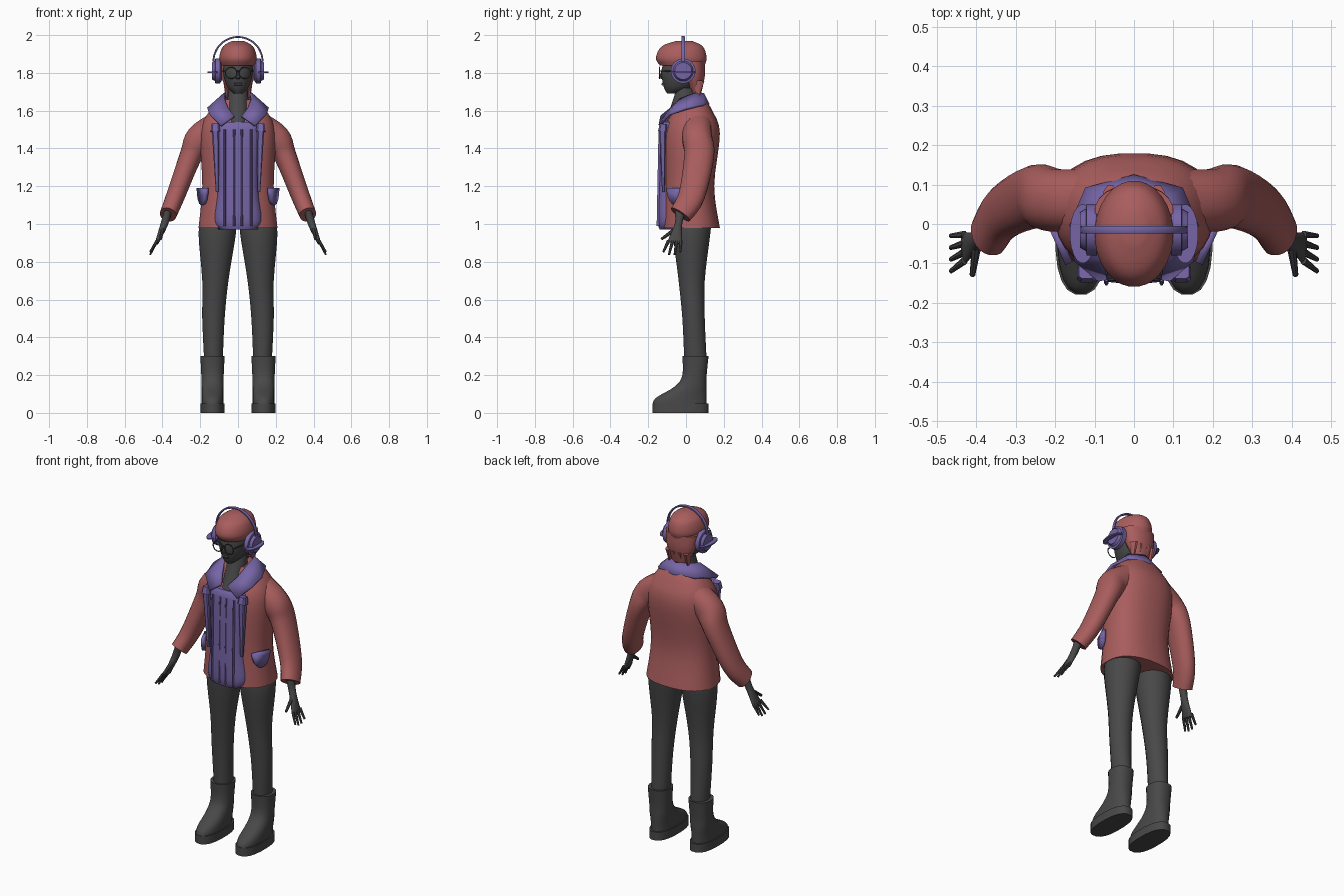
import bpy, bmesh, math
from mathutils import Vector

cube = bpy.data.objects.get("Cube")
if cube:
    bpy.data.objects.remove(cube, do_unlink=True)


def material(name, *color):
    mat = bpy.data.materials.new(name)
    mat.use_nodes = True
    mat.diffuse_color = (*color, 1)
    shader = mat.node_tree.nodes["Principled BSDF"]
    shader.inputs["Base Color"].default_value = (*color, 1)
    return mat


RED = material("brick_red", .4, .11, .11)
GREY = material("charcoal_grey", .065, .065, .065)
PURPLE = material("muted_purple", .18, .13, .38)


def finish(name, bm, mat, thickness=0):
    bmesh.ops.recalc_face_normals(bm, faces=bm.faces)
    mesh = bpy.data.meshes.new(name)
    bm.to_mesh(mesh)
    bm.free()
    mesh.materials.append(mat)
    mesh.shade_smooth()
    mesh.set_sharp_from_angle(angle=math.radians(40))
    part = bpy.data.objects.new(name, mesh)
    bpy.context.collection.objects.link(part)
    if thickness:
        solid = part.modifiers.new("Thickness", "SOLIDIFY")
        solid.thickness = thickness
        solid.offset = 0


def spline(rings, steps):
    """Smooth the rings by a curve that passes through each of them."""
    result = []
    last = len(rings) - 1
    for i in range(last):
        before, start = rings[max(i - 1, 0)], rings[i]
        end, after = rings[i + 1], rings[min(i + 2, last)]
        for step in range(steps):
            t = step / steps
            result.append([b + t * ((c - a) / 2 + t * (a - 2.5 * b + 2 * c - d / 2
                                    + t * (1.5 * (b - c) + (d - a) / 2)))
                           for a, b, c, d in zip(before, start, end, after)])
    return result + [rings[last]]


def loft(name, mat, rings, sides=20, power=2, tilt=True, side=1, steps=4):
    """Rings are (x, y, z, radius, radius); tilt turns them along the path."""
    rings = spline(rings, steps)
    centres = [Vector((x * side, y, z)) for x, y, z, *radii in rings]
    bm = bmesh.new()
    loops = []
    for i, (*position, ru, rv) in enumerate(rings):
        u, v = Vector((1, 0, 0)), Vector((0, 1, 0))
        if tilt:
            along = centres[min(i + 1, len(rings) - 1)] - centres[max(i - 1, 0)]
            u = v.cross(along).normalized()
            v = along.normalized().cross(u)
        loop = []
        for k in range(sides):
            angle = math.tau * (k + .5) / sides
            c, s = math.cos(angle), math.sin(angle)
            cu = math.copysign(abs(c) ** (2 / power), c)
            sv = math.copysign(abs(s) ** (2 / power), s)
            loop.append(bm.verts.new(centres[i] + u * cu * ru + v * sv * rv))
        loops.append(loop)
    for lower, upper in zip(loops, loops[1:]):
        for k in range(sides):
            bm.faces.new((lower[k - 1], lower[k], upper[k], upper[k - 1]))
    bm.faces.new(loops[0])
    bm.faces.new(loops[-1])
    finish(name, bm, mat)


def stack(name, mat, levels, x=0, **options):
    """Upright form; each level is (height, half width, front, back)."""
    rings = [(x, (front + back) / 2, z, half, (back - front) / 2)
             for z, half, front, back in levels]
    loft(name, mat, rings, tilt=False, **options)


def bar(name, mat, start, end, ru, rv, taper=1, **options):
    loft(name, mat, [(*start, ru, rv), (*end, ru * taper, rv * taper)],
         sides=8, steps=1, **options)


def ring_path(x, y, z, radius, turn, ru, rv, count=24):
    """Rings along an arc in the front plane."""
    angles = [turn * k / count for k in range(count + 1)]
    return [(x + radius * math.cos(a), y, z + radius * math.sin(a), ru, rv) for a in angles]


# Torso: jacket, shirt and neck
stack("jacket", RED, [(.98, .21, -.13, .18), (1.2, .19, -.12, .15), (1.48, .2, -.12, .18),
                      (1.6, .15, -.07, .14), (1.66, .08, -.05, .1)], sides=28, power=2.4)
stack("shirt", PURPLE, [(.97, .1, -.14, .03), (1.02, .13, -.15, .03), (1.2, .11, -.15, .03),
                        (1.5, .12, -.14, .03), (1.54, .1, -.11, .03)], sides=28, power=3)
stack("neck", GREY, [(1.5, .05, -.14, .03), (1.6, .06, -.09, .05), (1.72, .05, -.05, .05)])

# Wide collar: a strip between its inner and outer edges
inner = [(0, .09, 1.69), (.07, .05, 1.69), (.07, -.03, 1.66), (.05, -.08, 1.61),
         (.02, -.13, 1.57)]
outer = [(0, .12, 1.63), (.12, .09, 1.63), (.16, 0, 1.61), (.15, -.09, 1.58),
         (.09, -.14, 1.52)]
bm = bmesh.new()
for side in (1, -1):
    rows = [[bm.verts.new((x * side, y, z)) for x, y, z in edge] for edge in (inner, outer)]
    for k in range(len(inner) - 1):
        bm.faces.new((rows[0][k], rows[0][k + 1], rows[1][k + 1], rows[1][k]))
bmesh.ops.remove_doubles(bm, verts=bm.verts, dist=.001)
finish("collar", bm, PURPLE, thickness=.014)

# Head and face
stack("head", GREY, [(1.69, .02, -.1, -.04), (1.73, .06, -.12, .04), (1.82, .08, -.13, .07),
                     (1.93, .05, -.09, .06)])
bar("nose", GREY, (0, -.12, 1.82), (0, -.135, 1.77), .006, .006, taper=2)
bar("lips", GREY, (-.02, -.12, 1.74), (.02, -.12, 1.74), .008, .01)

# Hair: rounded cap with a fringe, a back mass and hanging locks
stack("hair_cap", RED, [(1.84, .09, -.14, .1), (1.88, .1, -.16, .11), (1.94, .08, -.13, .09),
                        (1.97, .03, -.05, .03)], sides=28)
stack("hair_back", RED, [(1.69, .05, .03, .08), (1.78, .09, -.01, .1), (1.86, .1, -.03, .1)])
for number, x in enumerate((-.06, -.02, .02, .06)):
    bar("hair_lock_%d" % number, RED, (x, .07, 1.76), (x, .06, 1.67), .02, .03, taper=.3)

# Headphone band and glasses bridge
loft("headphone_band", PURPLE, ring_path(0, -.015, 1.86, .13, math.pi, .005, .01),
     sides=8, power=4, steps=1)
bar("glasses_bridge", GREY, (-.01, -.14, 1.81), (.01, -.14, 1.81), .003, .003)

for side, word in ((1, "left_"), (-1, "right_")):
    # Boot, sole and trouser leg
    stack(word + "sole", GREY, [(0, .065, -.18, .12), (.05, .065, -.18, .12)],
          x=.135, side=side, power=2.5, steps=1)
    stack(word + "boot", GREY, [(.04, .06, -.18, .11), (.08, .06, -.16, .11),
                                (.14, .06, -.06, .11), (.2, .06, -.02, .11),
                                (.3, .065, -.02, .12)], x=.135, side=side, power=2.3)
    loft(word + "leg", GREY, [(.13, .05, .28, .05, .06), (.13, .04, .5, .06, .06),
                              (.12, .03, .7, .07, .07), (.11, .03, .95, .1, .1),
                              (.1, .04, 1.05, .09, .1)], tilt=False, side=side)

    # Sleeve
    loft(word + "sleeve", RED, [(.1, .06, 1.52, .08, .08), (.2, .06, 1.45, .08, .08),
                                (.25, .07, 1.36, .06, .08), (.33, .03, 1.15, .05, .07),
                                (.37, -.03, 1.05, .045, .06)], power=2.2, side=side)

    # Hand with spread fingers and a thumb
    loft(word + "hand", GREY, [(.37, -.03, 1.07, .02, .03), (.39, -.04, 1, .02, .02),
                               (.43, -.06, .9, .01, .04)], side=side)
    for number in range(4):
        spread = number - 1.5
        bar(word + "finger_%d" % number, GREY, (.43, -.06 - spread * .022, .91),
            (.465, -.075 - spread * .03, .83 + abs(spread) * .015), .009, .01,
            taper=.6, side=side)
    bar(word + "thumb", GREY, (.4, -.06, .97), (.41, -.13, .92), .012, .012,
        taper=.6, side=side)

    # Half-round pocket on the hip
    bm = bmesh.new()
    back, front = Vector((.21, 0, 1.19)), Vector((.165, -.1, 1.19))
    rim = []
    for k in range(9):
        angle = math.pi * k / 8
        point = back.lerp(front, (1 - math.cos(angle)) / 2)
        rim.append(bm.verts.new((point.x * side, point.y, point.z - .09 * math.sin(angle))))
    bm.faces.new(rim)
    finish(word + "pocket", bm, PURPLE, thickness=.02)

    # Shirt lapel, its tab and the long folds
    bar(word + "lapel", PURPLE, (.12, -.125, 1.5), (.11, -.12, 1.17), .02, .018,
        taper=.4, power=4, side=side)
    bar(word + "tab", PURPLE, (.12, -.125, 1.49), (.12, -.12, 1.53), .026, .024,
        taper=.8, power=4, side=side)
    for name, x in (("placket", .02), ("pleat", .07)):
        bar(word + name, PURPLE, (x, -.148, .99), (x, -.138, 1.5), .006, .008, side=side)

    # Headphone cup with a flat fin
    cup = [(.085, .05), (.095, .066), (.12, .066), (.122, .054), (.137, .045)]
    loft(word + "ear_cup", PURPLE, [(x, -.015, 1.81, r, r) for x, r in cup],
         side=side, steps=1)
    stack(word + "ear_fin", PURPLE, [(1.8, .033, -.1, .05), (1.807, .033, -.1, .05)],
          x=.13, side=side, steps=1)

    # Round glasses
    loft(word + "glasses_rim", GREY, ring_path(.037, -.14, 1.8, .03, math.tau, .003, .003),
         sides=6, side=side, steps=1)
    bar(word + "glasses_temple", GREY, (.067, -.14, 1.81), (.085, -.03, 1.81),
        .003, .003, side=side)
